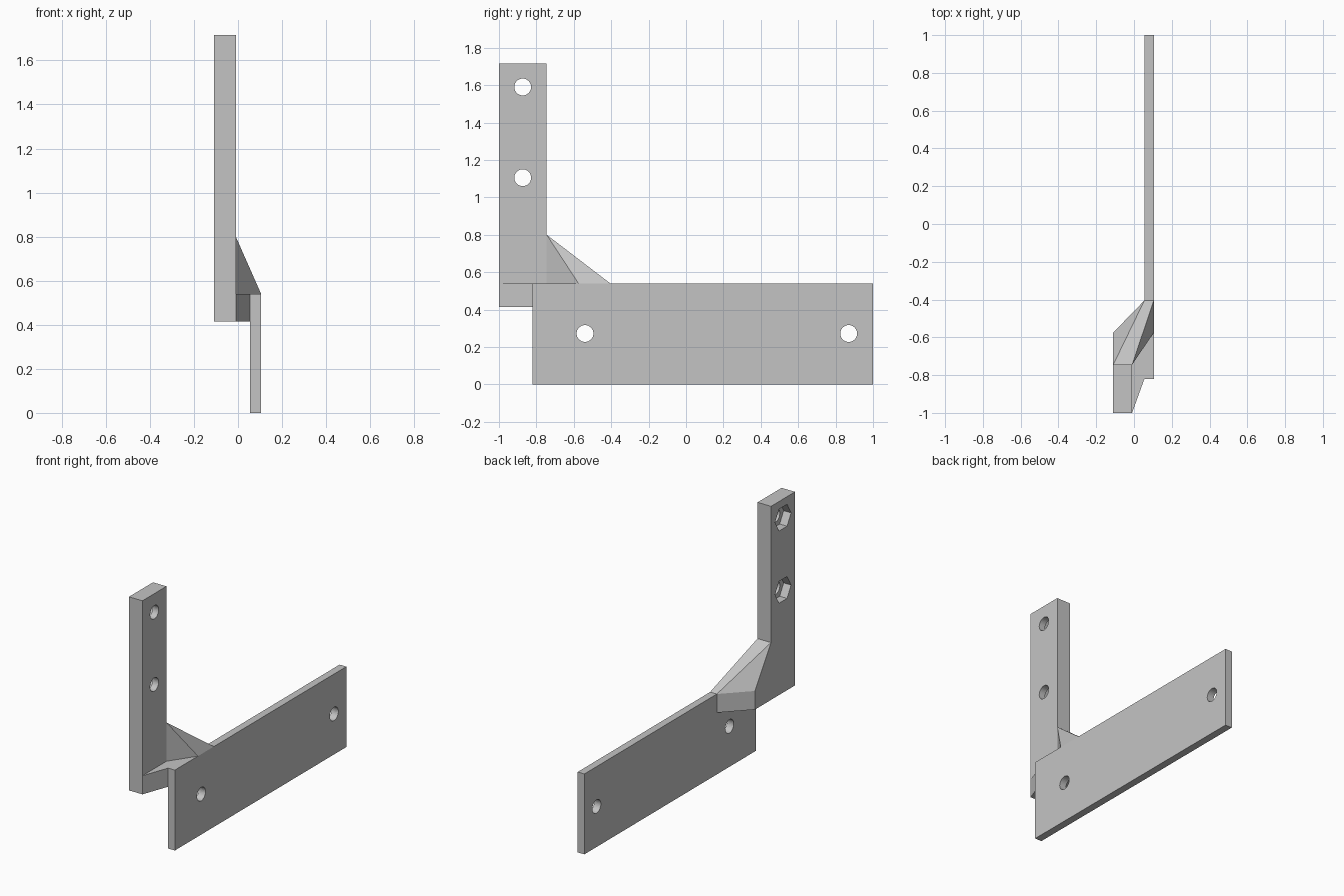
import bpy, bmesh
from math import pi
from mathutils import Matrix, Vector

cube = bpy.data.objects.get("Cube")
if cube:
    bpy.data.objects.remove(cube, do_unlink=True)

grey = bpy.data.materials.new("light grey")
grey.use_nodes = True
colour = (0.55, 0.55, 0.55, 1)
grey.diffuse_color = colour
grey.node_tree.nodes["Principled BSDF"].inputs["Base Color"].default_value = colour

# Key levels and positions shared by the parts
POST_L, POST_R = -0.11, -0.01
PLATE_L, PLATE_R = 0.055, 0.105
POST_BACK, PLATE_FRONT = -0.745, -0.82
WEB_BACK, RIB_BACK = -0.575, -0.405
WEB_Z, PLATE_TOP, RIB_TOP, TOP = 0.415, 0.54, 0.8, 1.715


def add_object(name, bm):
    bmesh.ops.recalc_face_normals(bm, faces=bm.faces)
    mesh = bpy.data.meshes.new(name)
    bm.to_mesh(mesh)
    bm.free()
    mesh.materials.append(grey)
    ob = bpy.data.objects.new(name, mesh)
    bpy.context.collection.objects.link(ob)
    return ob


def prism(name, outline, z0, z1):
    """Extrude a flat outline upward."""
    bm = bmesh.new()
    face = bm.faces.new([bm.verts.new((x, y, z0)) for x, y in outline])
    top = bmesh.ops.extrude_face_region(bm, geom=[face])["geom"]
    bmesh.ops.translate(bm, vec=(0, 0, z1 - z0),
                        verts=[v for v in top if isinstance(v, bmesh.types.BMVert)])
    return add_object(name, bm)


def box(name, x0, x1, y0, y1, z0, z1):
    return prism(name, [(x0, y0), (x1, y0), (x1, y1), (x0, y1)], z0, z1)


def drill(ob, sides, radius, x0, x1, y, z):
    """Cut a round or hexagonal hole along x, then discard the cutter."""
    bm = bmesh.new()
    bmesh.ops.create_cone(bm, cap_ends=True, segments=sides, radius1=radius,
                          radius2=radius, depth=x1 - x0)
    place = Matrix.Translation(((x0 + x1) / 2, y, z)) @ Matrix.Rotation(pi / 2, 4, "Y")
    bmesh.ops.transform(bm, matrix=place, verts=bm.verts)
    cutter = add_object("hole_cutter", bm)
    cutter.hide_render = True
    mod = ob.modifiers.new("hole", "BOOLEAN")
    mod.operation, mod.solver, mod.object = "DIFFERENCE", "EXACT", cutter
    graph = bpy.context.evaluated_depsgraph_get()
    mesh = bpy.data.meshes.new_from_object(ob.evaluated_get(graph))
    ob.modifiers.clear()
    ob.data = mesh
    bpy.data.objects.remove(cutter, do_unlink=True)


# Upright post with bolt holes and hexagonal nut pockets on its left-hand face
post = box("upright_post", POST_L, POST_R, -1, POST_BACK, WEB_Z, TOP)
for z in (1.59, 1.105):
    drill(post, 32, 0.045, POST_L - 0.1, POST_R + 0.1, -0.873, z)
    drill(post, 6, 0.085, POST_L - 0.1, POST_L + 0.055, -0.873, z)

# Long mounting plate with two bolt holes
plate = box("mounting_plate", PLATE_L, PLATE_R, PLATE_FRONT, 1, 0, PLATE_TOP)
for y in (-0.54, 0.87):
    drill(plate, 32, 0.045, PLATE_L - 0.1, PLATE_R + 0.1, y, 0.272)

# Web joining the foot of the post to the plate
prism("joining_web", [(POST_R, -1), (PLATE_L, PLATE_FRONT), (PLATE_L, RIB_BACK),
                      (POST_L, WEB_BACK), (POST_L, POST_BACK), (POST_R, POST_BACK)],
      WEB_Z, PLATE_TOP)

# Sloping rib bracing the post from behind
base = [(POST_L, POST_BACK), (POST_R, POST_BACK), (PLATE_R, WEB_BACK),
        (PLATE_R, RIB_BACK), (PLATE_L, RIB_BACK), (POST_L, WEB_BACK)]
bm = bmesh.new()
for x, y in base:
    bm.verts.new((x, y, PLATE_TOP))
for x in (POST_L, POST_R):
    bm.verts.new((x, POST_BACK, RIB_TOP))
bmesh.ops.convex_hull(bm, input=bm.verts)
bmesh.ops.dissolve_limit(bm, angle_limit=0.01, verts=bm.verts, edges=bm.edges)
add_object("bracing_rib", bm)
